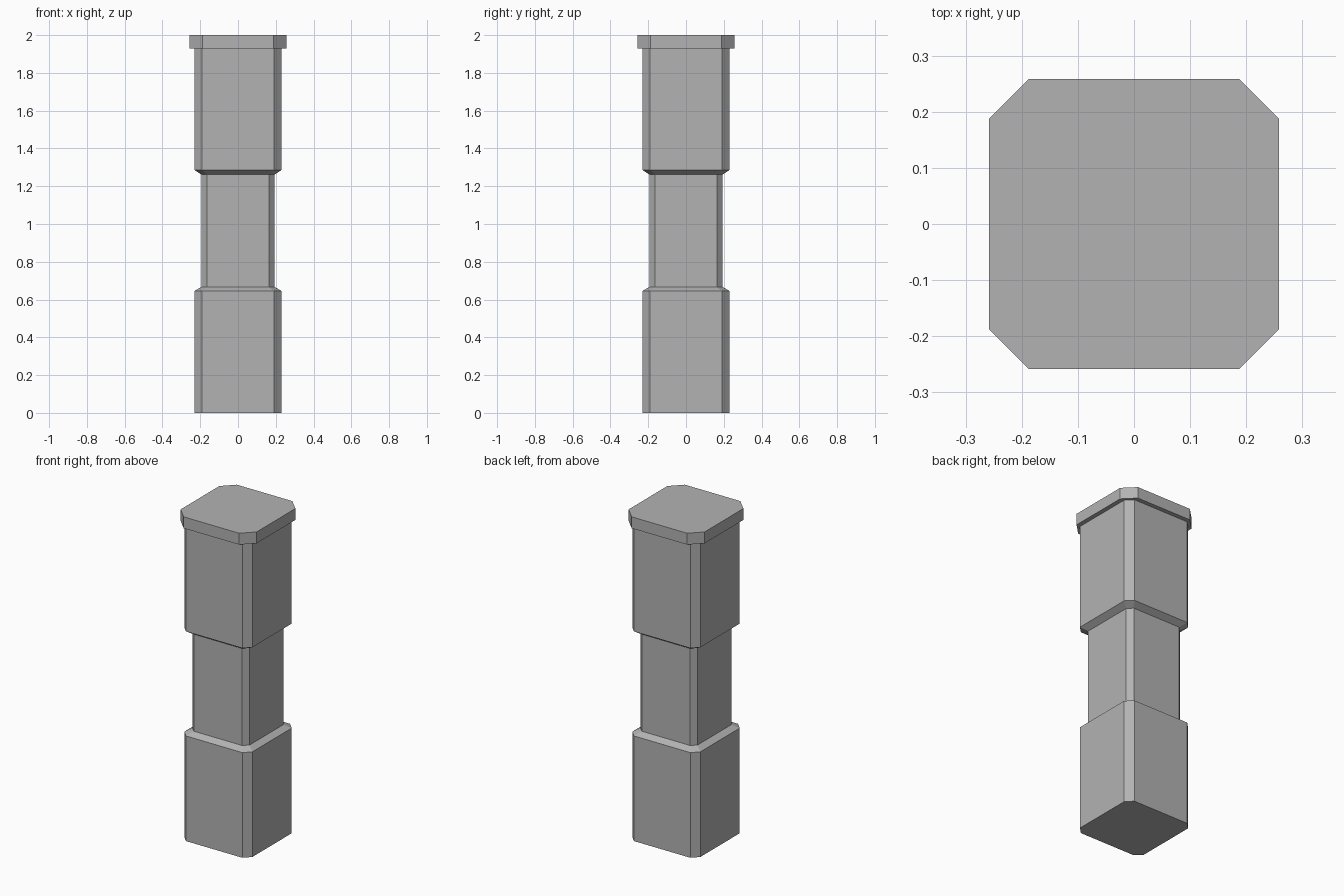
import bpy, bmesh

if "Cube" in bpy.data.objects:
    bpy.data.objects.remove(bpy.data.objects["Cube"])

# Profile rows: (height, half width, corner chamfer)
PROFILE = [
    (0.0, 0.231, 0.04),     # lower block
    (0.645, 0.231, 0.04),
    (0.667, 0.194, 0.03),   # narrow waist
    (1.262, 0.194, 0.03),
    (1.286, 0.231, 0.04),   # upper block
    (1.93, 0.231, 0.04),
    (1.93, 0.258, 0.07),    # cap slab
    (2.0, 0.258, 0.07),
]


def octagon(bm, z, h, c):
    """Chamfered square ring, counter-clockwise."""
    i = h - c
    pts = [(h, -i), (h, i), (i, h), (-i, h), (-h, i), (-h, -i), (-i, -h), (i, -h)]
    return [bm.verts.new((x, y, z)) for x, y in pts]


def loft(name, rows, material):
    bm = bmesh.new()
    rings = [octagon(bm, *row) for row in rows]
    for a, b in zip(rings, rings[1:]):
        for k in range(8):
            n = (k + 1) % 8
            bm.faces.new((a[k], a[n], b[n], b[k]))
    bm.faces.new(rings[0][::-1])
    bm.faces.new(rings[-1])
    mesh = bpy.data.meshes.new(name)
    bm.to_mesh(mesh)
    bm.free()
    mesh.materials.append(material)
    obj = bpy.data.objects.new(name, mesh)
    bpy.context.collection.objects.link(obj)
    return obj


# Dark grey stone
stone = bpy.data.materials.new("dark_stone")
stone.diffuse_color = (0.45, 0.45, 0.45, 1.0)
stone.use_nodes = True
stone.node_tree.nodes["Principled BSDF"].inputs["Base Color"].default_value = stone.diffuse_color

# One continuous pillar: base block, waist, upper block and cap
loft("pillar", PROFILE, stone)
